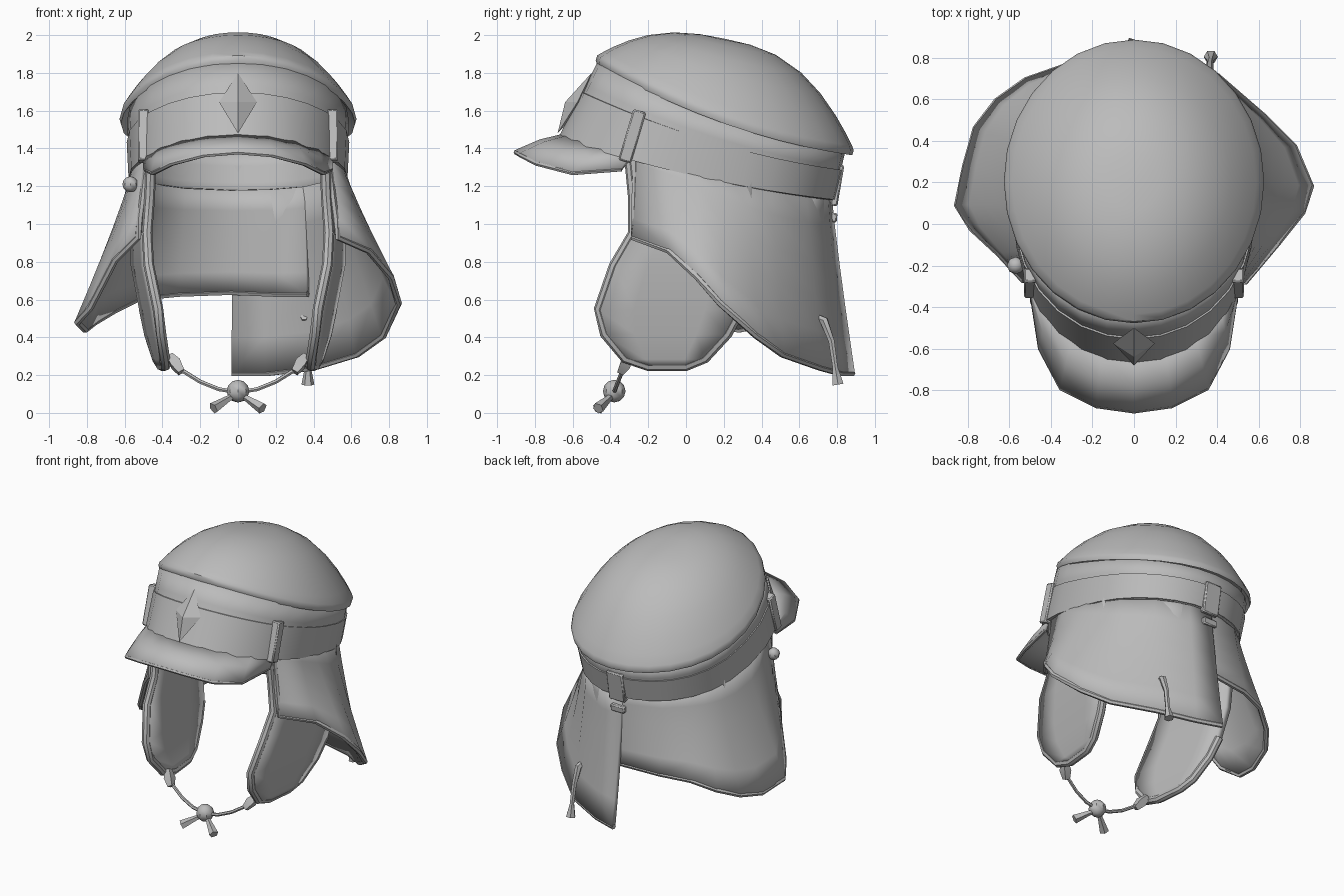
import bpy, bmesh, math
from mathutils import Vector

cube = bpy.data.objects.get("Cube")
if cube:
    bpy.data.objects.remove(cube)

# One plain colour
GREY = (0.5, 0.5, 0.5, 1)
mat = bpy.data.materials.new("plain grey")
mat.use_nodes = True
mat.diffuse_color = GREY
mat.node_tree.nodes["Principled BSDF"].inputs["Base Color"].default_value = GREY


def finish(name, bm, thick=0, angle=40):
    bmesh.ops.recalc_face_normals(bm, faces=bm.faces)
    me = bpy.data.meshes.new(name)
    bm.to_mesh(me)
    bm.free()
    me.materials.append(mat)
    ob = bpy.data.objects.new(name, me)
    bpy.context.collection.objects.link(ob)
    if thick:
        mod = ob.modifiers.new("thickness", "SOLIDIFY")
        mod.thickness, mod.offset = thick, 0
    bpy.ops.object.select_all(action="DESELECT")
    ob.select_set(True)
    bpy.context.view_layer.objects.active = ob
    bpy.ops.object.shade_smooth_by_angle(angle=math.radians(angle))
    return ob


def loft(name, rows, closed=False, thick=0, cap=False):
    """Skin a list of equally long point rows."""
    bm = bmesh.new()
    vs = [[bm.verts.new(p) for p in row] for row in rows]
    n = len(rows[0])
    for a, b in zip(vs, vs[1:]):
        for i in range(n if closed else n - 1):
            j = (i + 1) % n
            bm.faces.new((a[i], a[j], b[j], b[i]))
    if cap:
        bm.faces.new(vs[0])
        bm.faces.new(vs[-1])
    return finish(name, bm, thick)


def tube(name, pts, radii, sides=6):
    """Sweep a round section along a path."""
    pts = [Vector(p) for p in pts]
    if not isinstance(radii, (list, tuple)):
        radii = [radii] * len(pts)
    rows = []
    for i, p in enumerate(pts):
        d = (pts[min(i + 1, len(pts) - 1)] - pts[max(i - 1, 0)]).normalized()
        ref = Vector((0, 0, 1)) if abs(d.z) < 0.9 else Vector((0, 1, 0))
        u = d.cross(ref).normalized()
        w = d.cross(u)
        turn = [math.tau * k / sides for k in range(sides)]
        rows.append([p + radii[i] * (u * math.cos(t) + w * math.sin(t)) for t in turn])
    return loft(name, rows, closed=True, cap=True)


def box(name, loc, size, tilt):
    bm = bmesh.new()
    bmesh.ops.create_cube(bm, size=1)
    bmesh.ops.scale(bm, vec=size, verts=bm.verts)
    bmesh.ops.bevel(bm, geom=bm.edges[:], offset=0.008, segments=1, affect="EDGES")
    ob = finish(name, bm)
    ob.location, ob.rotation_euler = loc, (tilt, 0, 0)


def ball(name, loc, r):
    bm = bmesh.new()
    bmesh.ops.create_uvsphere(bm, u_segments=8, v_segments=6, radius=r)
    finish(name, bm).location = loc


def rim_z(y):
    return 1.66 - 0.42 * y + 0.16 * y * y


def wall(a, v, grow=1.0):
    """Point on the cap wall: angle a, height v from bottom 0 to top 1."""
    c, s = math.cos(a), math.sin(a)
    s = math.copysign(abs(s) ** 0.85, s)
    yb = 0.1 + s * (0.67 if s > 0 else 0.75)
    yt = 0.18 + s * (0.65 if s > 0 else 0.64)
    low = Vector((0.56 * c, yb, 1.265 - 0.24 * yb + 0.08 * yb * yb))
    p = low.lerp(Vector((0.575 * c, yt, rim_z(yt) - 0.04)), v)
    return Vector((p.x * grow, 0.1 + (p.y - 0.1) * grow, p.z))


ring = [math.tau * i / 28 for i in range(28)]

# Crown: tilted dome with a rolled lip
def dome(a, s, drop=0):
    y = 0.205 + 0.675 * s * math.sin(a)
    h = 0.4 * (1 - min(s, 1) ** 2.6) * (1 + 0.25 * math.sin(a) * s)
    yr = 0.205 + 0.675 * math.sin(a)
    base = rim_z(y) if s < 1 else rim_z(yr)
    return (0.62 * s * math.cos(a), y, base + h - drop)

crown = [[dome(a, s) for a in ring] for s in (0.02, 0.2, 0.4, 0.6, 0.75, 0.87, 0.95, 1)]
crown += [[dome(a, s, d) for a in ring] for s, d in ((1.012, 0.025), (1, 0.05), (0.92, 0.065))]
loft("crown", crown, closed=True, cap=True)

# Wall and raised band
loft("cap_wall", [[wall(a, v) for a in ring] for v in (0, 0.35, 0.7, 1)], True, 0.025)
band = ((0, 1.0), (0, 1.035), (0.31, 1.035), (0.62, 1.035), (0.62, 1.0))
loft("cap_band", [[wall(a, v, g) for a in ring] for v, g in band], True)

# Visor
half = [(0, -0.9, 1.38), (0.18, -0.875, 1.365), (0.35, -0.79, 1.32),
        (0.45, -0.6, 1.27), (0.49, -0.34, 1.29)]
outer = [Vector((-x, y, z)) for x, y, z in half[:0:-1]] + [Vector(p) for p in half]
inner = [wall(math.radians(-90 + 63 * i / 4), 0.03) for i in range(-4, 5)]
middle = [a.lerp(b, 0.5) + Vector((0, 0, 0.012)) for a, b in zip(inner, outer)]
loft("visor", [inner, middle, outer], thick=0.025)
tube("visor_edge", outer, 0.013)

# Diamond badge lying along the sloping front
bm = bmesh.new()
tips = [bm.verts.new(p) for p in
        ((0, -0.5, 1.8), (0.1, -0.575, 1.645), (0, -0.68, 1.48), (-0.1, -0.575, 1.645))]
front = bm.verts.new((0, -0.64, 1.645))
back = bm.verts.new((0, -0.53, 1.64))
for i in range(4):
    for peak in (front, back):
        bm.faces.new((tips[i], tips[(i + 1) % 4], peak))
finish("diamond_badge", bm, angle=20)

# Neck flaps: flared cloth from inside the wall to each hem
def neck_flap(name, side, hem):
    hem = [Vector(p) for p in hem]
    tops = [wall(math.atan2((p.y - 0.1) / 0.72, p.x / 0.56), 0.2, 0.96) for p in hem]
    rows = []
    for k in range(6):
        f = k / 5
        row = []
        for t, h in zip(tops, hem):
            p = t.lerp(h, f ** 1.15)
            row.append((side * p.x, p.y, t.z + (h.z - t.z) * f))
        rows.append(row)
    loft(name, rows, thick=0.03)
    tube(name + "_hem", [r[0] for r in rows] + rows[-1][1:], 0.018)

neck_flap("left_neck_flap", 1, [
    (0.53, -0.28, 0.93), (0.69, -0.09, 0.86), (0.81, 0.06, 0.72), (0.85, 0.18, 0.58),
    (0.77, 0.37, 0.41), (0.63, 0.51, 0.31), (0.4, 0.71, 0.24), (0.15, 0.82, 0.21),
    (-0.03, 0.88, 0.21)])
neck_flap("right_neck_flap", -1, [
    (0.53, -0.27, 0.93), (0.65, -0.14, 0.81), (0.78, -0.02, 0.56), (0.85, 0.09, 0.48),
    (0.81, 0.28, 0.44), (0.76, 0.46, 0.48), (0.66, 0.59, 0.54), (0.52, 0.69, 0.61),
    (0.32, 0.76, 0.63), (0.04, 0.79, 0.64), (-0.2, 0.72, 0.63), (-0.37, 0.63, 0.63)])

# Ear flaps: height, front y, back y, x
ear_rows = [(1.36, -0.3, 0.35, 0.46), (1.15, -0.28, 0.35, 0.465), (0.95, -0.28, 0.35, 0.48),
            (0.78, -0.38, 0.33, 0.48), (0.55, -0.46, 0.29, 0.44), (0.42, -0.43, 0.22, 0.42),
            (0.29, -0.32, 0.1, 0.39), (0.25, -0.2, 0.0, 0.375)]
for side, word in ((1, "left"), (-1, "right")):
    rows = []
    for z, y0, y1, x in ear_rows:
        row = []
        for k in range(5):
            y = y0 + (y1 - y0) * k / 4
            row.append((side * (x + 0.1 * (y + 0.3)), y, z))
        rows.append(row)
    loft(word + "_ear_flap", rows, thick=0.05)
    edge = [r[0] for r in rows] + rows[-1][1:] + [r[-1] for r in rows[-2:3:-1]]
    tube(word + "_ear_trim", edge, 0.028, 8)

    # Side clip and chin cord
    box(word + "_side_clip", (side * 0.5, -0.285, 1.465), (0.06, 0.07, 0.28), -0.29)
    tube(word + "_cord_clip", [(side * 0.36, -0.29, 0.3), (side * 0.33, -0.32, 0.26),
                               (side * 0.3, -0.345, 0.215)], [0.025, 0.04, 0.025], 4)
    tube(word + "_chin_cord", [(side * 0.32, -0.33, 0.24), (side * 0.2, -0.36, 0.165),
                               (side * 0.1, -0.375, 0.125), (0, -0.38, 0.11)], 0.012)
    tube(word + "_cord_tail", [(0, -0.38, 0.1), (side * 0.05, -0.41, 0.075),
                               (side * 0.13, -0.465, 0.024)], [0.014, 0.018, 0.032], 5)
ball("cord_knot", (0, -0.38, 0.115), 0.06)

# Back clip, tab, side button and hanging tassel
box("back_clip", (0, 0.8, 1.205), (0.13, 0.04, 0.22), -0.17)
box("back_tab", (0, 0.775, 1.035), (0.11, 0.05, 0.05), -0.1)
ball("side_button", (-0.57, -0.2, 1.21), 0.042)
tube("tassel", [(0.35, 0.68, 0.51), (0.36, 0.73, 0.49), (0.365, 0.77, 0.38), (0.37, 0.79, 0.24),
                (0.37, 0.805, 0.15)], [0.02, 0.024, 0.018, 0.016, 0.034])
